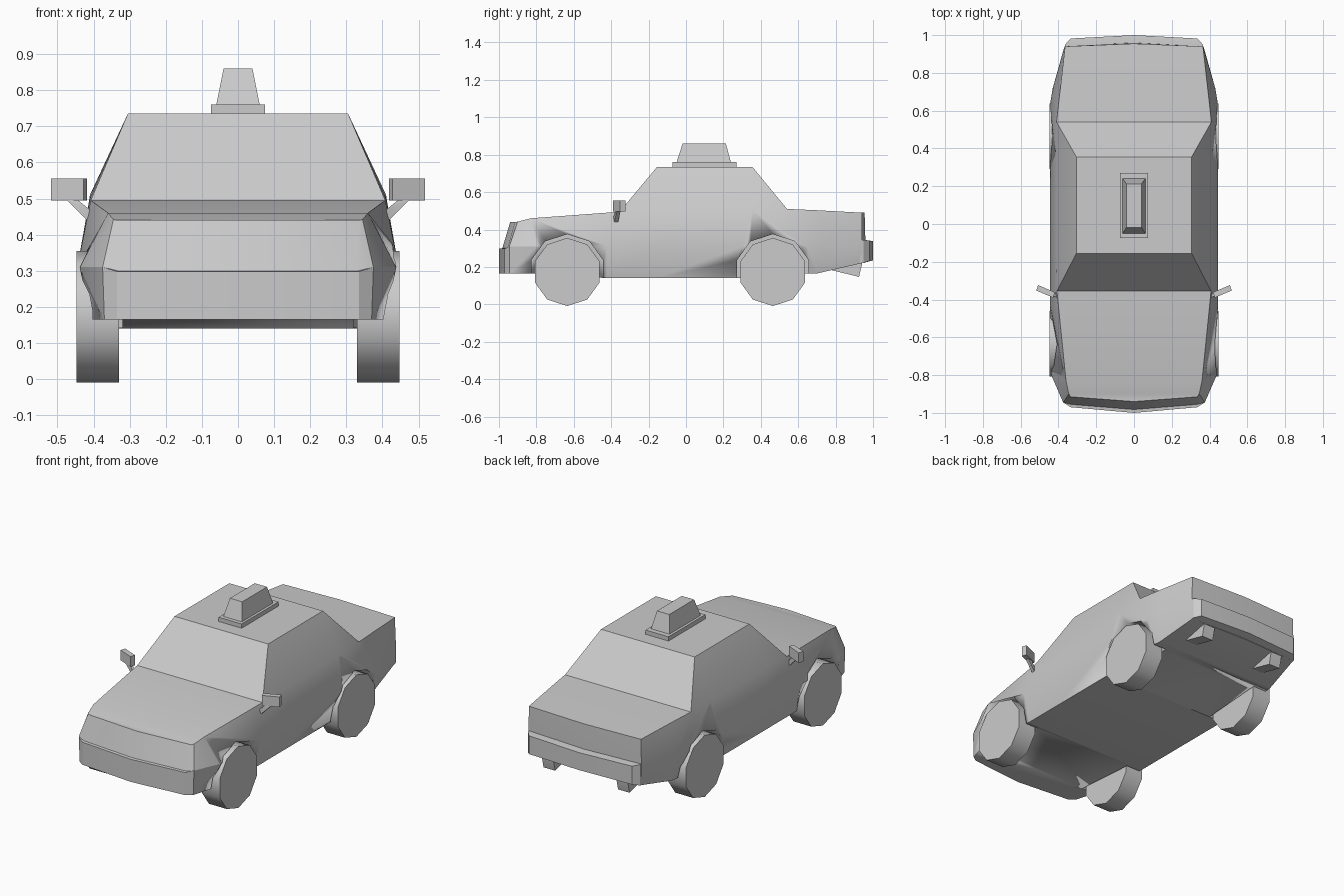
import bpy, bmesh, math
from mathutils import Matrix, Vector

if "Cube" in bpy.data.objects:
    bpy.data.objects.remove(bpy.data.objects["Cube"])


def finish(name, bm, angle=25):
    bmesh.ops.recalc_face_normals(bm, faces=bm.faces[:])
    me = bpy.data.meshes.new(name)
    bm.to_mesh(me)
    bm.free()
    ob = bpy.data.objects.new(name, me)
    bpy.context.collection.objects.link(ob)
    bpy.ops.object.select_all(action='DESELECT')
    bpy.context.view_layer.objects.active = ob
    ob.select_set(True)
    bpy.ops.object.shade_smooth_by_angle(angle=math.radians(angle))
    return ob


def hull(name, pts):
    bm = bmesh.new()
    for p in pts:
        bm.verts.new(p)
    bmesh.ops.convex_hull(bm, input=bm.verts[:])
    bmesh.ops.dissolve_limit(bm, angle_limit=0.01, verts=bm.verts[:], edges=bm.edges[:])
    return finish(name, bm)


def rect(x0, x1, y0, y1, z):
    return [(x, y, z) for x in (x0, x1) for y in (y0, y1)]


def disc(name, x0, x1, y, z, r, angle=40):
    bm = bmesh.new()
    m = Matrix.Translation(((x0 + x1) / 2, y, z)) @ Matrix.Rotation(math.pi / 2, 4, 'Y')
    # ten sides, with a vertex pointing forward so the bottom is flat
    bmesh.ops.create_cone(bm, cap_ends=True, segments=10, radius1=r, radius2=r,
                          depth=abs(x1 - x0), matrix=m @ Matrix.Rotation(math.pi / 2, 4, 'Z'))
    return finish(name, bm, angle)


# Body: half sections from nose to tail (sill, belt, ledge, shoulder, roof)
def sec(b, m, s, r=None, n=None):
    return [b, m, n or m, s, r or s]


sections = [
    sec((0, -1, .165), (0, -1, .298), (0, -.94, .44), n=(0, -.982, .3)),
    sec((.335, -.97, .165), (.335, -.97, .298), (.335, -.915, .44), n=(.333, -.955, .3)),
    sec((.37, -.945, .165), (.375, -.945, .31), (.345, -.90, .442)),
    sec((.41, -.80, .165), (.438, -.80, .31), (.36, -.83, .46)),
    sec((.41, -.42, .14), (.445, -.42, .31), (.408, -.355, .495)),
    sec((.41, -.155, .14), (.445, -.155, .31), (.41, -.155, .5), (.305, -.155, .735)),
    sec((.41, .27, .14), (.445, .30, .31), (.41, .355, .507), (.305, .355, .735)),
    sec((.41, .62, .165), (.442, .65, .31), (.41, .54, .51)),
    sec((.40, .70, .165), (.43, .72, .31), (.392, .70, .503)),
    sec((.365, .94, .22), (.368, .94, .31), (.365, .94, .49)),
    sec((0, .955, .22), (0, .96, .31), (0, .955, .49)),
]
bm = bmesh.new()
cache = {}


def vert(p):
    if p not in cache:
        cache[p] = bm.verts.new(p)
    return cache[p]


rings = [[vert(p) for p in s] + [vert((-p[0] if p[0] else 0, p[1], p[2])) for p in reversed(s)]
         for s in sections]
for a, c in zip(rings, rings[1:]):
    for i in range(10):
        j = (i + 1) % 10
        f = list(dict.fromkeys([a[i], a[j], c[j], c[i]]))
        if len(f) > 2:
            bm.faces.new(f)
body = finish("body", bm)

# Wheel arches cut from the body, and the wheels
for label, y in (("front", -.635), ("rear", .464)):
    for side, s in (("right", 1), ("left", -1)):
        cutter = disc("arch_cutter", s * .32, s * .6, y, .173, .202)
        cutter.hide_render = True
        mod = body.modifiers.new("arch", 'BOOLEAN')
        mod.operation = 'DIFFERENCE'
        mod.solver = 'EXACT'
        mod.object = cutter
        bpy.context.view_layer.objects.active = body
        bpy.ops.object.modifier_apply(modifier=mod.name)
        bpy.data.objects.remove(cutter)
        disc(f"{label}_{side}_wheel", s * .33, s * .447, y, .173, .182)

# Rear bumper
hull("rear_bumper", [(s * x, y, z) for s in (1, -1) for x, y, lo, hi in
                     ((.368, .93, .218, .345), (.365, .95, .222, .345), (.335, .982, .232, .34), (0, 1, .235, .338))
                     for z in (lo, hi)])

# Roof sign
hull("sign_base", rect(-.075, .075, -.073, .27, .73) + rect(-.075, .075, -.073, .27, .76))
hull("roof_sign", rect(-.06, .06, -.05, .24, .76) + rect(-.04, .04, -.018, .213, .86))

# Mirrors and exhausts on both sides
for side, s in (("right", 1), ("left", -1)):
    plan = [(.418, -.362), (.428, -.39), (.518, -.352), (.508, -.323)]
    hull(side + "_mirror", [(s * x, y, z) for x, y in plan for z in (.495, .555)])
    hull(side + "_mirror_arm", [(s * x, y + d, z) for d in (-.01, .01) for x, y, z in
                                ((.445, -.365, .497), (.475, -.36, .497), (.405, -.38, .465), (.41, -.375, .432))])
    hull(side + "_exhaust", [(s * x, y, z) for x in (.205, .28) for y, z in
                             ((.76, .187), (.94, .222), (.94, .21), (.925, .147))])
